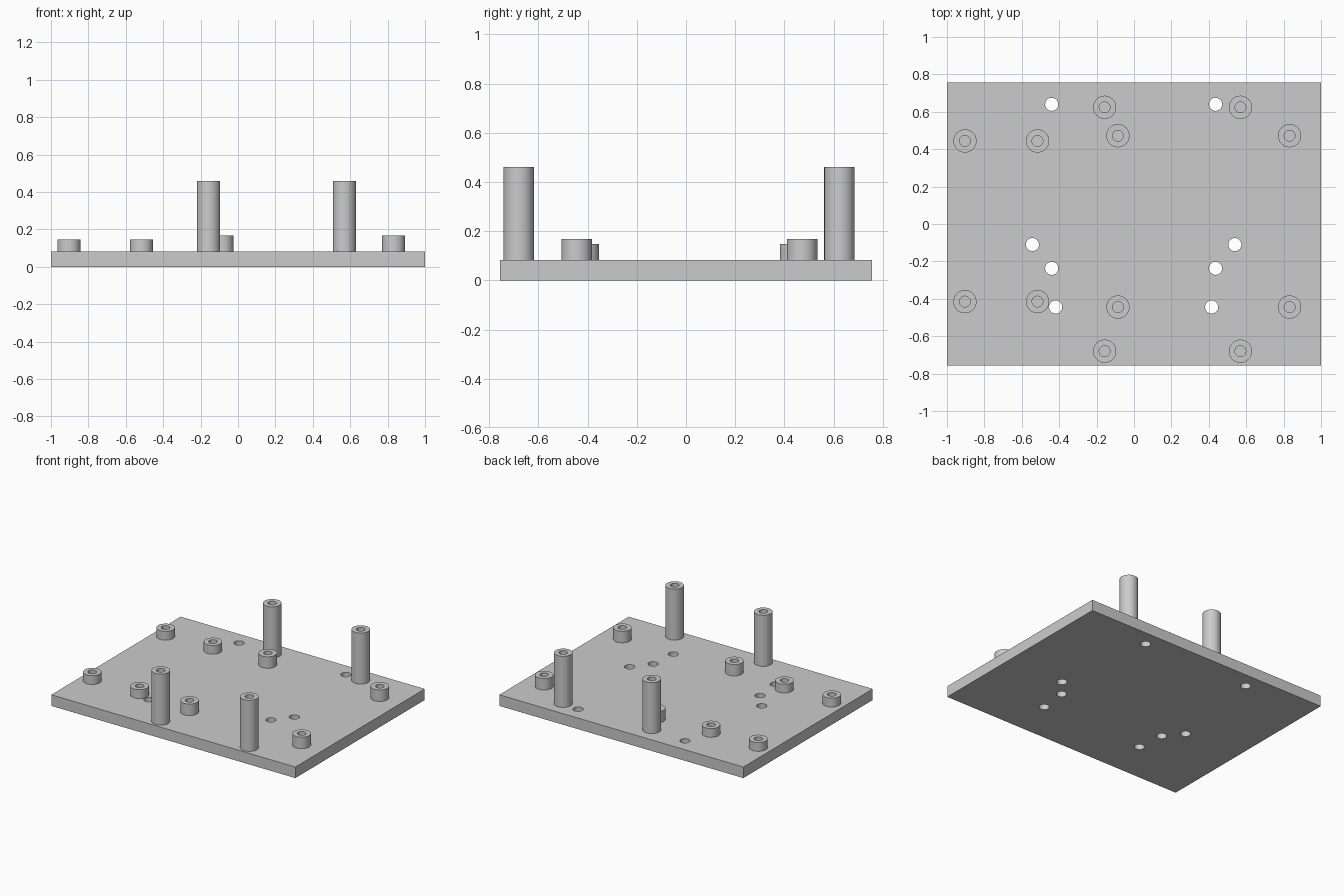
import bpy, bmesh, math
from mathutils import Matrix, Vector

if "Cube" in bpy.data.objects:
    bpy.data.objects.remove(bpy.data.objects["Cube"])

PLATE_TOP = 0.082
HALF_DEPTH = 0.757

grey = bpy.data.materials.new("plain grey")
grey.use_nodes = True
COLOUR = (0.6, 0.6, 0.6, 1)
grey.diffuse_color = COLOUR
grey.node_tree.nodes["Principled BSDF"].inputs["Base Color"].default_value = COLOUR


def make_object(name, bm):
    mesh = bpy.data.meshes.new(name)
    bm.to_mesh(mesh)
    bm.free()
    mesh.materials.append(grey)
    obj = bpy.data.objects.new(name, mesh)
    bpy.context.collection.objects.link(obj)
    return obj


def smooth(obj):
    bpy.ops.object.select_all(action="DESELECT")
    obj.select_set(True)
    bpy.context.view_layer.objects.active = obj
    bpy.ops.object.shade_smooth_by_angle(angle=math.radians(30))


def standoff(name, x, y, top, outer=0.062, bore=0.029):
    """Hollow post: a wall profile revolved about its axis."""
    bm = bmesh.new()
    profile = [(outer, PLATE_TOP), (outer, top), (bore, top), (bore, PLATE_TOP)]
    verts = [bm.verts.new((r, 0, z)) for r, z in profile]
    edges = [bm.edges.new(pair) for pair in zip(verts, verts[1:])]
    bmesh.ops.spin(bm, geom=verts + edges, cent=(0, 0, 0), axis=(0, 0, 1),
                   angle=math.tau, steps=48, use_merge=True)
    bmesh.ops.remove_doubles(bm, verts=bm.verts, dist=1e-5)
    bmesh.ops.recalc_face_normals(bm, faces=bm.faces)
    # The top rim must face up
    rim = next(f for f in bm.faces if abs(f.normal.z) > 0.9)
    if rim.normal.z < 0:
        bmesh.ops.reverse_faces(bm, faces=bm.faces)
    obj = make_object(name, bm)
    obj.location = (x, y, 0)
    smooth(obj)


# Base plate
bm = bmesh.new()
bmesh.ops.create_cube(bm, size=1, matrix=Matrix.Translation((0, 0, PLATE_TOP / 2))
                      @ Matrix.Diagonal((2, 2 * HALF_DEPTH, PLATE_TOP, 1)))
plate = make_object("base_plate", bm)

# Screw holes through the plate, in left and right pairs
bm = bmesh.new()
for x, y in [(0.438, 0.64), (0.541, -0.11), (0.438, -0.237), (0.417, -0.444)]:
    for side in (-1, 1):
        bmesh.ops.create_cone(bm, cap_ends=True, segments=48, radius1=0.035,
                              radius2=0.035, depth=0.4,
                              matrix=Matrix.Translation((side * x - 0.002, y, 0)))
cutter = make_object("screw_hole_cutter", bm)
cutter.hide_render = True
cut = plate.modifiers.new("screw holes", "BOOLEAN")
cut.operation = "DIFFERENCE"
cut.solver = "EXACT"
cut.object = cutter
bpy.context.view_layer.objects.active = plate
plate.select_set(True)
bpy.ops.object.modifier_apply(modifier=cut.name)
bpy.data.objects.remove(cutter)
smooth(plate)

# Three sets of four standoffs: x positions, y positions, top height
SETS = {
    "tall_standoff": ((-0.157, 0.569), (-0.68, 0.624), 0.46),
    "medium_standoff": ((-0.086, 0.832), (-0.444, 0.472), 0.167),
    "short_standoff": ((-0.904, -0.516), (-0.415, 0.444), 0.147),
}
for name, (xs, ys, top) in SETS.items():
    for x, side in zip(xs, ("right", "left")):
        for y, end in zip(ys, ("front", "back")):
            standoff(f"{name}_{end}_{side}", x, y, top)
